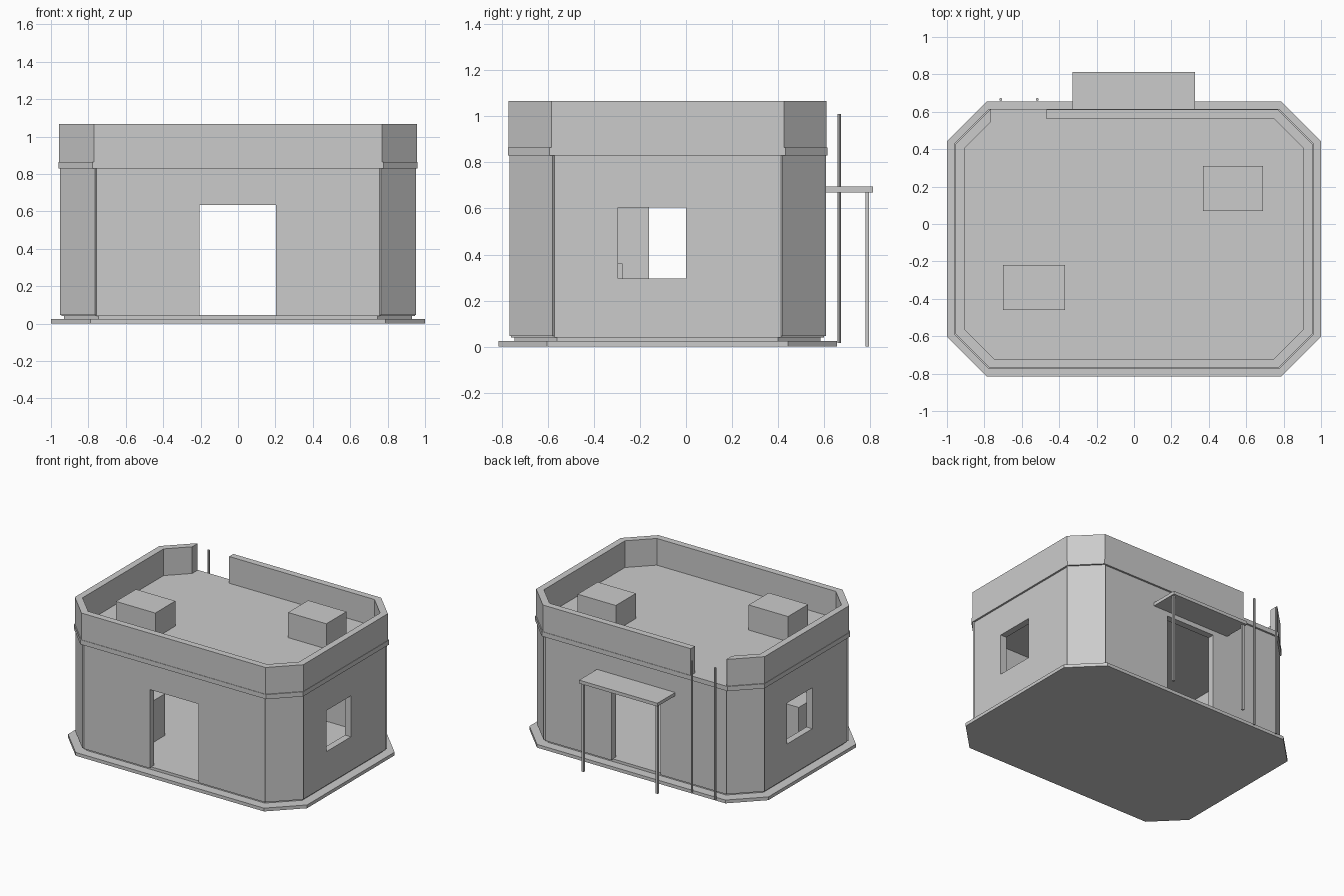
import bpy
import bmesh
from mathutils import Vector

if "Cube" in bpy.data.objects:
    bpy.data.objects.remove(bpy.data.objects["Cube"], do_unlink=True)

plaster = bpy.data.materials.new("grey_plaster")
plaster.use_nodes = True
plaster.diffuse_color = (0.6, 0.6, 0.6, 1)
plaster.node_tree.nodes["Principled BSDF"].inputs["Base Color"].default_value = (0.6, 0.6, 0.6, 1)

MID_Y = -0.08  # centre line of the building footprint


def finish(bm, name):
    bmesh.ops.recalc_face_normals(bm, faces=bm.faces)
    mesh = bpy.data.meshes.new(name)
    bm.to_mesh(mesh)
    bm.free()
    mesh.materials.append(plaster)
    obj = bpy.data.objects.new(name, mesh)
    bpy.context.collection.objects.link(obj)
    return obj


def octagon(hx, hy, cut):
    """Rectangle with chamfered corners, counter-clockwise."""
    pts = [(hx - cut, -hy), (hx, cut - hy), (hx, hy - cut), (hx - cut, hy)]
    pts += [(-x, -y) for x, y in pts]
    return [(x, y + MID_Y) for x, y in pts]


def prism(name, outline, z0, z1, hole=None):
    """Extruded outline, optionally hollow with a matching inner outline."""
    bm = bmesh.new()

    def ring(pts, z):
        return [bm.verts.new((x, y, z)) for x, y in pts]

    def bridge(a, b):
        n = len(a)
        for i in range(n):
            j = (i + 1) % n
            bm.faces.new((a[i], a[j], b[j], b[i]))

    low, high = ring(outline, z0), ring(outline, z1)
    bridge(low, high)
    if hole:
        hole_low, hole_high = ring(hole, z0), ring(hole, z1)
        bridge(hole_high, hole_low)
        bridge(high, hole_high)
        bridge(hole_low, low)
    else:
        bm.faces.new(high)
        bm.faces.new(low[::-1])
    return finish(bm, name)


def box(name, x0, x1, y0, y1, z0, z1):
    return prism(name, [(x0, y0), (x1, y0), (x1, y1), (x0, y1)], z0, z1)


def carve(obj, *bounds):
    """Cut a box-shaped opening."""
    cutter = box("opening_cutter", *bounds)
    cutter.hide_render = True
    mod = obj.modifiers.new("opening", "BOOLEAN")
    mod.operation = "DIFFERENCE"
    mod.solver = "EXACT"
    mod.object = cutter
    bpy.context.view_layer.objects.active = obj
    bpy.ops.object.modifier_apply(modifier=mod.name)
    bpy.data.objects.remove(cutter, do_unlink=True)


# Ground slab and floor
prism("ground_slab", octagon(1.0, 0.735, 0.212), 0, 0.025)
prism("floor", octagon(0.93, 0.665, 0.185), 0.025, 0.045)

# Walls with two doorways and two windows
wall_line = octagon(0.945, 0.68, 0.188)
walls = prism("walls", wall_line, 0.04, 0.83, octagon(0.895, 0.63, 0.167))
carve(walls, -0.205, 0.202, -0.9, -0.6, 0.03, 0.635)
carve(walls, -0.205, 0.202, 0.45, 0.75, 0.03, 0.635)
carve(walls, 0.8, 1.1, -0.295, 0.0, 0.295, 0.605)
carve(walls, -1.1, -0.8, -0.16, 0.14, 0.295, 0.605)

# Slightly raised panels on the chamfered corners
for i in range(0, 8, 2):
    a, b = Vector(wall_line[i]), Vector(wall_line[i + 1])
    out = Vector((b.y - a.y, a.x - b.x)).normalized() * 0.011
    prism("corner_panel", [tuple(p) for p in (a, a + out, b + out, b)], 0.045, 0.83)

# Roof and parapet with a gap at the ladder
prism("roof", octagon(0.959, 0.694, 0.182), 0.83, 0.865)
parapet = prism("parapet", octagon(0.956, 0.691, 0.186), 0.86, 1.067,
                octagon(0.906, 0.641, 0.157))
carve(parapet, -0.765, -0.467, 0.45, 0.75, 0.8, 1.2)

# Roof boxes and the chest indoors
box("roof_box_back", 0.37, 0.69, 0.07, 0.31, 0.86, 1.055)
box("roof_box_front", -0.7, -0.37, -0.46, -0.22, 0.86, 1.055)
box("chest", -0.75, -0.42, -0.51, -0.275, 0.045, 0.36)

# Canopy over the back door
box("canopy", -0.33, 0.325, 0.6, 0.813, 0.67, 0.695)
for x in (-0.312, 0.307):
    box("canopy_post", x - 0.008, x + 0.008, 0.78, 0.796, 0, 0.67)

# Ladder poles
for x in (-0.712, -0.517):
    bm = bmesh.new()
    bmesh.ops.create_cone(bm, cap_ends=True, segments=8, radius1=0.008, radius2=0.008, depth=0.995)
    bmesh.ops.translate(bm, verts=bm.verts, vec=(x, 0.666, 0.513))
    finish(bm, "ladder_pole")
